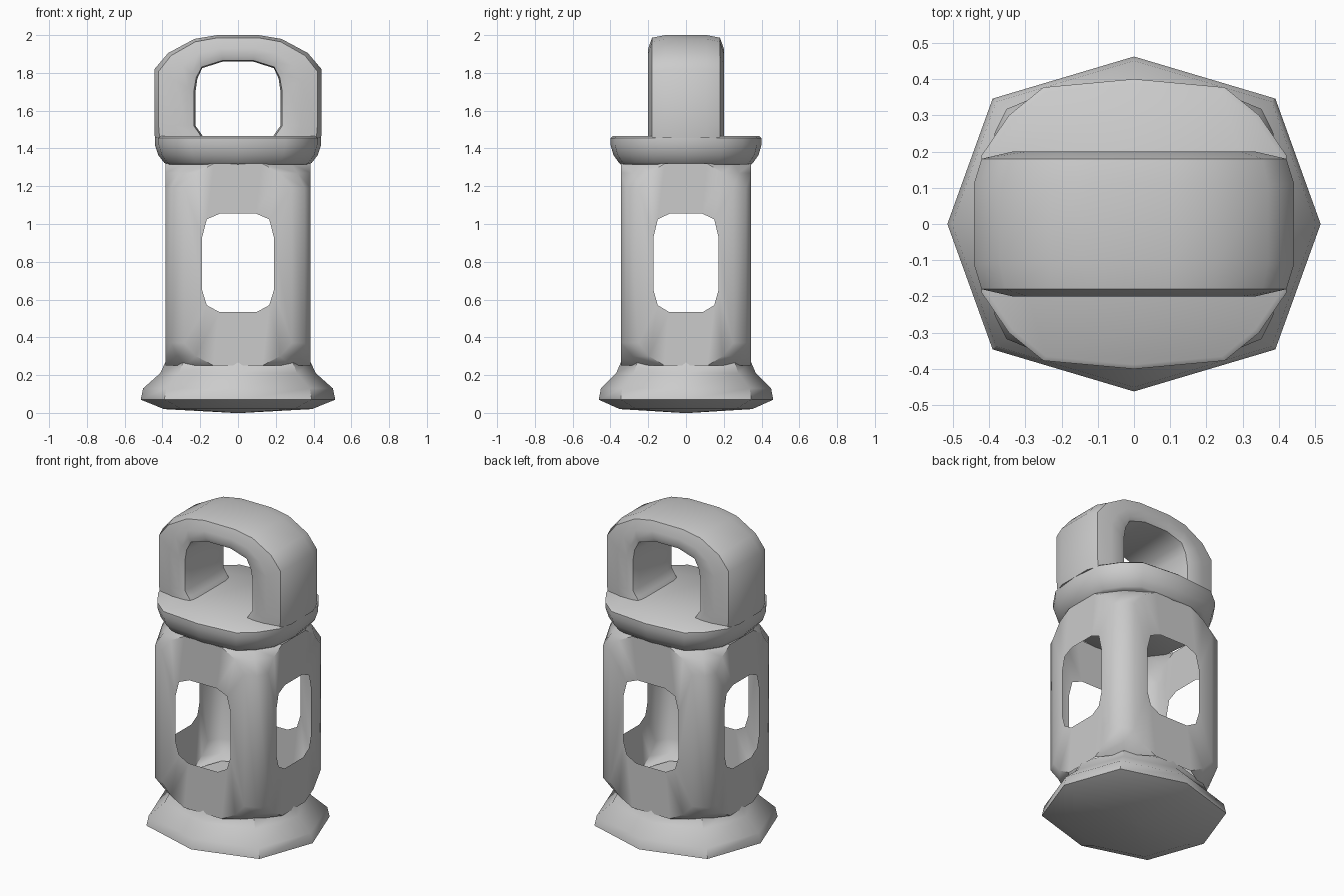
import bpy, bmesh, math

if "Cube" in bpy.data.objects:
    bpy.data.objects.remove(bpy.data.objects["Cube"])


def finish(name, bm, angle=48, recalc=True):
    bmesh.ops.remove_doubles(bm, verts=bm.verts, dist=0.0005)
    if recalc:
        bmesh.ops.recalc_face_normals(bm, faces=bm.faces)
    me = bpy.data.meshes.new(name)
    bm.to_mesh(me)
    bm.free()
    ob = bpy.data.objects.new(name, me)
    bpy.context.collection.objects.link(ob)
    bpy.ops.object.select_all(action='DESELECT')
    ob.select_set(True)
    bpy.context.view_layer.objects.active = ob
    bpy.ops.object.shade_smooth_by_angle(angle=math.radians(angle))
    return ob


def loft(name, rings, angle=48):
    """Closed solid through rings of equal point count."""
    bm = bmesh.new()
    loops = [[bm.verts.new(p) for p in r] for r in rings]
    n = len(loops[0])
    for a, b in zip(loops, loops[1:]):
        for i in range(n):
            j = (i + 1) % n
            bm.faces.new((a[i], a[j], b[j], b[i]))
    bm.faces.new(loops[0])
    bm.faces.new(loops[-1])
    return finish(name, bm, angle)


def full_ring(quarter):
    """Mirror a quarter outline, running from the x axis to the y axis."""
    half = quarter + [(-x, y) for x, y in quarter[-2::-1]]
    return half + [(x, -y) for x, y in half[-2:0:-1]]


def profile_rings(quarter, profile):
    return [[(x * s, y * s, z) for x, y in full_ring(quarter)] for s, z in profile]


# Octagonal base
loft("base", profile_rings(
    [(0.515, 0), (0.39, 0.346), (0, 0.462)],
    [(0.05, 0.0), (0.76, 0.02), (1, 0.07), (0.975, 0.13), (0.80, 0.21), (0.745, 0.27)]))

# Flared cap under the handle
loft("cap", profile_rings(
    [(0.44, 0), (0.42, 0.19), (0.345, 0.30), (0.25, 0.377), (0, 0.40)],
    [(0.86, 1.315), (0.89, 1.325), (0.96, 1.365), (1.0, 1.42), (1.0, 1.455), (0.97, 1.465)]))

# Hollow body: four thin panels with windows, joined by rounded corners
bm = bmesh.new()
WINDOW = [(0.5, 1.055), (0.87, 1.025), (1, 0.93), (1, 0.65), (0.87, 0.57), (0.53, 0.535)]
EDGE = [(0.45, 1.32), (0.78, 1.27), (1, 1.19), (1, 0.37), (0.78, 0.30), (0.45, 0.25)]
CORNER = [(0.28, 0.25), (0.315, 0.282), (0.352, 0.317),
          (0.352, 0.317), (0.315, 0.282), (0.28, 0.25)]


def both_sides(pts, width):
    right = [(u * width, z) for u, z in pts]
    return right + [(-u, z) for u, z in right[::-1]]


def panel(place, half, win):
    inner = [bm.verts.new(place(u, z)) for u, z in both_sides(WINDOW, win)]
    outer = [bm.verts.new(place(u, z)) for u, z in both_sides(EDGE, half)]
    for i in range(12):
        j = (i + 1) % 12
        bm.faces.new((inner[i], inner[j], outer[j], outer[i]))


for s in (-1, 1):
    panel(lambda u, z: (u, s * 0.345, z), 0.285, 0.19)
    panel(lambda u, z: (s * 0.385, u, z), 0.25, 0.172)
    for t in (-1, 1):
        cols = [[(s * u * 0.285, t * 0.345, z) for u, z in EDGE],
                [(s * c[0], t * c[1], e[1]) for c, e in zip(CORNER, EDGE)],
                [(s * 0.385, t * u * 0.25, z) for u, z in EDGE]]
        cols = [[bm.verts.new(p) for p in c] for c in cols]
        for a, b in zip(cols, cols[1:]):
            for i in range(5):
                bm.faces.new((a[i], a[i + 1], b[i + 1], b[i]))
finish("lantern_body", bm)

# Arched carrying handle: rounded section swept between inner and outer arcs
INNER = [(0.18, 1.455), (0.20, 1.485), (0.225, 1.52), (0.225, 1.70),
         (0.19, 1.825), (0.08, 1.86)]
OUTER = [(0.44, 1.455), (0.442, 1.485), (0.442, 1.52), (0.442, 1.82),
         (0.23, 1.98), (0.11, 2.0)]
INNER.insert(4, (0.215, 1.77))
OUTER.insert(4, (0.37, 1.905))
HALF_SECTION = [(0.14, 0), (0.19, 0.04), (0.2, 0.2), (0.2, 0.5), (0.18, 0.9), (0.11, 1)]
section = HALF_SECTION + [(-y, k) for y, k in HALF_SECTION[::-1]]
arc = list(zip(INNER, OUTER))
arc += [((-i[0], i[1]), (-o[0], o[1])) for i, o in arc[::-1]]
loft("handle", [[(i[0] + (o[0] - i[0]) * k, y, i[1] + (o[1] - i[1]) * k)
                 for y, k in section] for i, o in arc])
